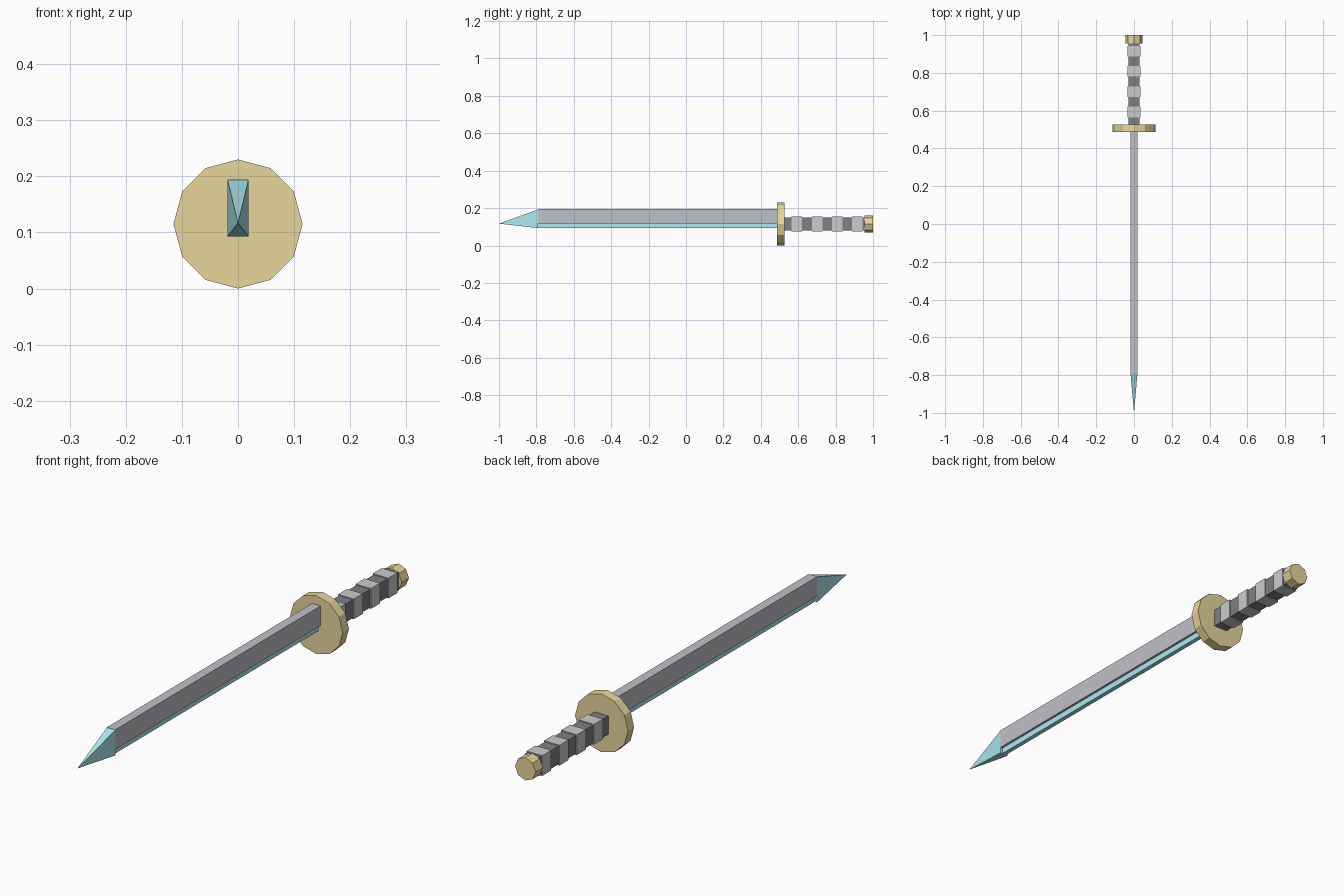
import bpy
import bmesh
from math import pi
from mathutils import Matrix, Vector

if "Cube" in bpy.data.objects:
    bpy.data.objects.remove(bpy.data.objects["Cube"])

AXIS_Z = 0.115  # height of the sword's long axis


def material(name, rgb):
    mat = bpy.data.materials.new(name)
    mat.diffuse_color = (*rgb, 1)
    mat.use_nodes = True
    mat.node_tree.nodes["Principled BSDF"].inputs["Base Color"].default_value = mat.diffuse_color
    return mat


gold = material("gold", (0.80, 0.67, 0.33))
teal = material("teal", (0.42, 0.81, 0.87))
steel = material("steel", (0.53, 0.53, 0.58))
dark = material("dark_grip", (0.21, 0.21, 0.24))


def finish(name, bm, mat=None):
    bmesh.ops.recalc_face_normals(bm, faces=bm.faces)
    mesh = bpy.data.meshes.new(name)
    bm.to_mesh(mesh)
    bm.free()
    obj = bpy.data.objects.new(name, mesh)
    bpy.context.collection.objects.link(obj)
    if mat:
        mesh.materials.append(mat)
    return obj


def box(name, half_x, y0, y1, z0, z1, mat=None):
    bm = bmesh.new()
    place = (Matrix.Translation((0, (y0 + y1) / 2, (z0 + z1) / 2))
             @ Matrix.Diagonal((2 * half_x, y1 - y0, z1 - z0, 1)))
    bmesh.ops.create_cube(bm, size=1, matrix=place)
    return finish(name, bm, mat)


def disc(name, sides, radius, y0, y1, mat):
    # prism along y with a corner pointing straight up
    bm = bmesh.new()
    place = Matrix.Translation((0, (y0 + y1) / 2, AXIS_Z)) @ Matrix.Rotation(pi / 2, 4, "X")
    bmesh.ops.create_cone(bm, cap_ends=True, segments=sides, radius1=radius,
                          radius2=radius, depth=y1 - y0, matrix=place)
    return finish(name, bm, mat)


# Blade: steel body above a narrower teal cutting edge
box("blade_body", 0.0185, -0.79, 0.49, 0.117, 0.194, steel)
box("cutting_edge", 0.009, -0.79, 0.49, 0.093, 0.117, teal)

# Blade tip: four-sided pyramid with its point on the long axis
bm = bmesh.new()
base = [bm.verts.new((x, -0.79, z)) for x, z in
        ((-0.0185, 0.093), (0.0185, 0.093), (0.0185, 0.193), (-0.0185, 0.193))]
point = bm.verts.new(Vector((0, -1, AXIS_Z + 0.002)))
bm.faces.new(base)
for i in range(4):
    bm.faces.new((base[i], base[(i + 1) % 4], point))
finish("blade_tip", bm, teal)

# Guard and pommel
disc("guard", 12, 0.115, 0.487, 0.526, gold)
disc("pommel", 8, 0.045, 0.955, 1.0, gold)

# Grip core with four raised wraps
box("grip_core", 0.030, 0.52, 0.958, AXIS_Z - 0.036, AXIS_Z + 0.036, dark)
for i in range(4):
    y = 0.593 + i * 0.1075
    box(f"grip_wrap_{i + 1}", 0.034, y - 0.028, y + 0.028, AXIS_Z - 0.040, AXIS_Z + 0.040)
